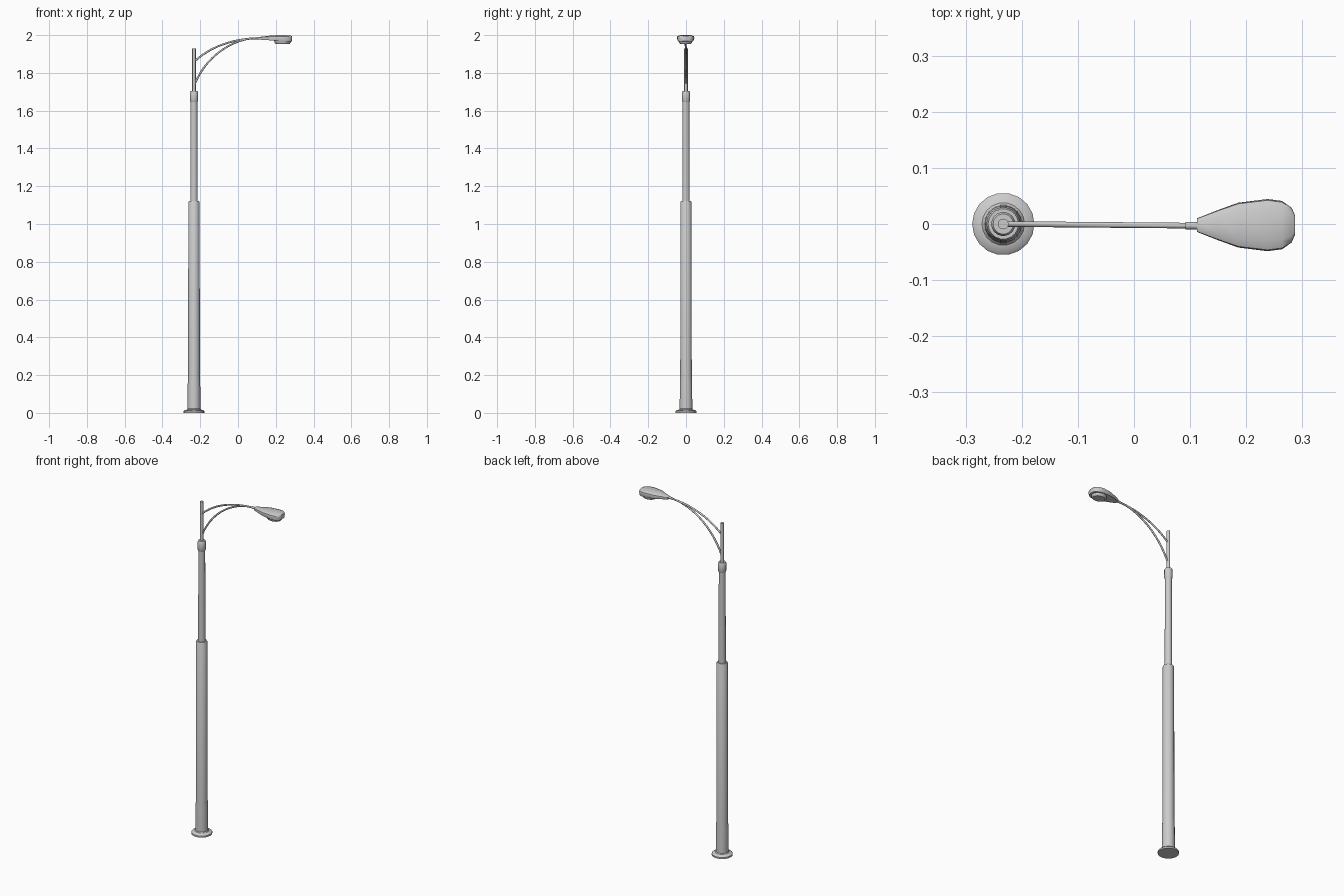
import bpy, bmesh, math

if "Cube" in bpy.data.objects:
    bpy.data.objects.remove(bpy.data.objects["Cube"])

POLE_X = -0.233


def finish(name, bm, angle=35):
    bmesh.ops.recalc_face_normals(bm, faces=bm.faces)
    mesh = bpy.data.meshes.new(name)
    bm.to_mesh(mesh)
    bm.free()
    ob = bpy.data.objects.new(name, mesh)
    bpy.context.collection.objects.link(ob)
    bpy.ops.object.select_all(action='DESELECT')
    ob.select_set(True)
    bpy.context.view_layer.objects.active = ob
    bpy.ops.object.shade_smooth_by_angle(angle=math.radians(angle))
    return ob


def loft(name, rings, angle=35):
    """Skin a list of point rings and cap both ends."""
    bm = bmesh.new()
    loops = [[bm.verts.new(p) for p in ring] for ring in rings]
    n = len(loops[0])
    for a, b in zip(loops, loops[1:]):
        for i in range(n):
            j = (i + 1) % n
            bm.faces.new((a[i], a[j], b[j], b[i]))
    bm.faces.new(loops[0])
    bm.faces.new(loops[-1])
    return finish(name, bm, angle)


def ellipse(cx, cy, rx, ry, z, n):
    return [(cx + rx * math.cos(2 * math.pi * i / n),
             cy + ry * math.sin(2 * math.pi * i / n), z) for i in range(n)]


def turned(name, profile, n=18):
    return loft(name, [ellipse(POLE_X, 0, r, r, z, n) for r, z in profile])


def tube(name, points, r, n=8):
    """Round bar through (x, z) points, drifting slightly in y like the arm."""
    rings = []
    for i, (x, z) in enumerate(points):
        x0, z0 = points[max(i - 1, 0)]
        x1, z1 = points[min(i + 1, len(points) - 1)]
        length = math.hypot(x1 - x0, z1 - z0)
        nx, nz = -(z1 - z0) / length, (x1 - x0) / length
        y = -0.003 * (x - POLE_X) / 0.34
        rings.append([(x + nx * r * math.cos(t), y + r * math.sin(t), z + nz * r * math.cos(t))
                      for t in (2 * math.pi * k / n for k in range(n))])
    return loft(name, rings, 50)


def bezier(p0, p1, p2, p3, steps=12):
    pts = []
    for i in range(steps + 1):
        t = i / steps
        c = ((1 - t) ** 3, 3 * t * (1 - t) ** 2, 3 * t * t * (1 - t), t ** 3)
        pts.append(tuple(sum(k * p[a] for k, p in zip(c, (p0, p1, p2, p3))) for a in (0, 1)))
    return pts


# Base flange and stepped pole
turned("base_flange", [(0.0555, 0), (0.0555, 0.009), (0.050, 0.014), (0.038, 0.017), (0.034, 0.022)])
turned("lower_pole", [(0.034, 0.015), (0.033, 0.16), (0.031, 0.20), (0.030, 1.115), (0.027, 1.121)])
turned("upper_pole", [(0.0195, 1.11), (0.0180, 1.68)])
turned("collar", [(0.018, 1.645), (0.0215, 1.652), (0.0215, 1.698), (0.018, 1.704)])
turned("mast", [(0.0095, 1.69), (0.0095, 1.93)], 12)

# Curved arms meeting at the lamp socket
tube("upper_arm", bezier((-0.231, 1.860), (-0.15, 1.935), (-0.04, 1.980), (0.11, 1.984)), 0.005)
tube("lower_arm", bezier((-0.231, 1.735), (-0.18, 1.868), (-0.06, 1.965), (0.07, 1.983)), 0.005)
tube("lamp_socket", [(0.092, 1.984), (0.115, 1.984)], 0.0068)

# Lamp housing: stations of x, half width, bottom, middle and top height
stations = [(0.112, 0.012, 1.976, 1.983, 1.990),
            (0.150, 0.027, 1.974, 1.983, 1.995),
            (0.186, 0.040, 1.971, 1.983, 1.999),
            (0.238, 0.0465, 1.968, 1.984, 2.000),
            (0.264, 0.043, 1.966, 1.984, 1.999),
            (0.281, 0.031, 1.966, 1.984, 1.997),
            (0.287, 0.017, 1.968, 1.984, 1.994)]
rings = []
for x, w, zb, zm, zt in stations:
    half = [(0.88 * w, zb), (w, zm), (0.95 * w, zm + 0.6 * (zt - zm)), (0.62 * w, zt)]
    rings.append([(x, -0.002 + y, z) for y, z in half] +
                 [(x, -0.002 - y, z) for y, z in reversed(half)])
loft("lamp_housing", rings)

# Glass bowl under the housing
loft("lamp_bowl", [ellipse(0.236, -0.002, rx, ry, z, 16) for rx, ry, z in
                   ((0.045, 0.036, 1.974), (0.043, 0.034, 1.960), (0.036, 0.028, 1.952))])
